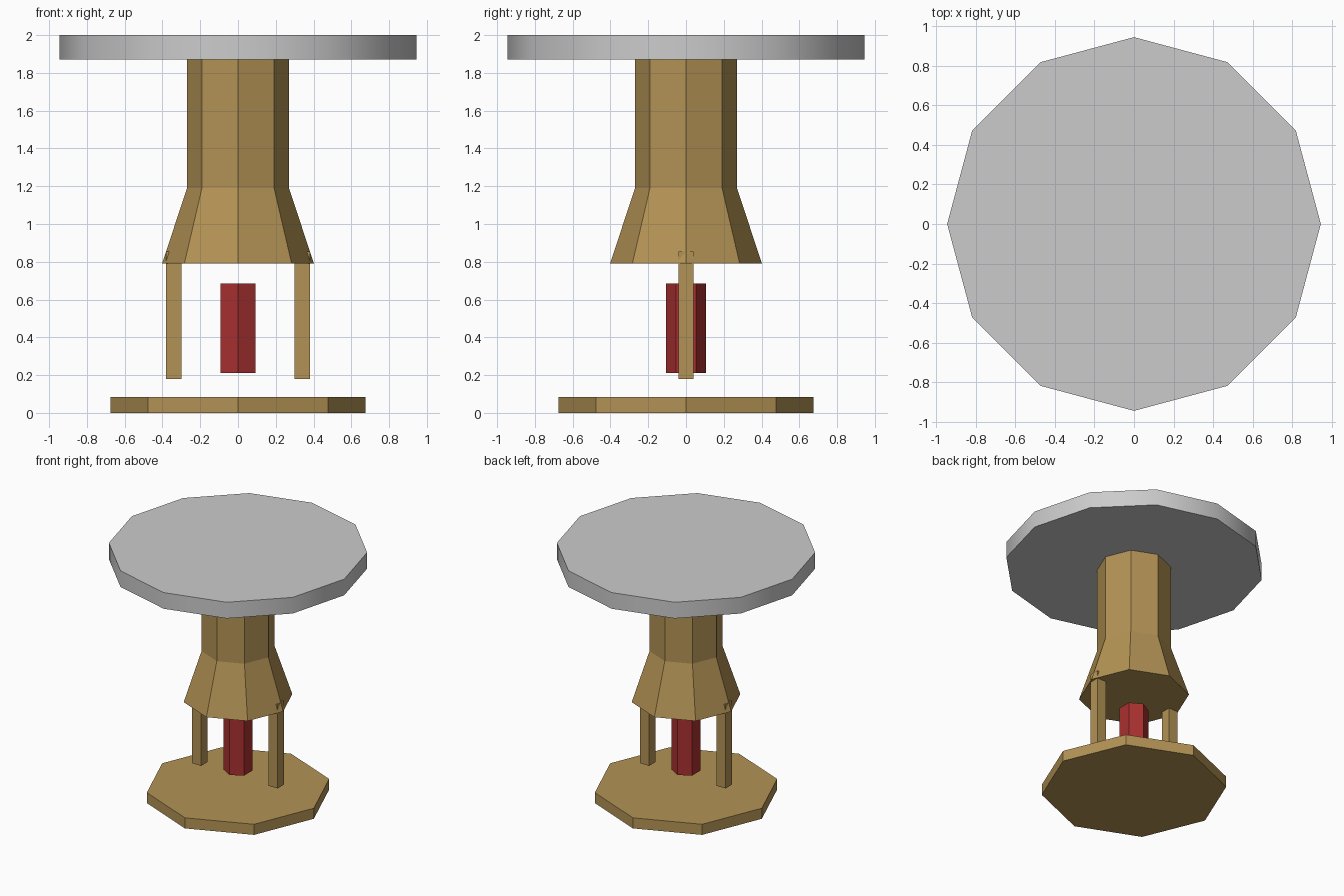
import bpy, bmesh, math

if "Cube" in bpy.data.objects:
    bpy.data.objects.remove(bpy.data.objects["Cube"])


def material(name, color):
    m = bpy.data.materials.new(name)
    m.diffuse_color = color
    m.use_nodes = True
    m.node_tree.nodes["Principled BSDF"].inputs["Base Color"].default_value = m.diffuse_color
    return m


wood = material("wood", (0.45, 0.29, 0.09, 1))
red = material("red", (0.40, 0.03, 0.03, 1))


def finish(bm, name, mat=None):
    bmesh.ops.recalc_face_normals(bm, faces=bm.faces)
    me = bpy.data.meshes.new(name)
    bm.to_mesh(me)
    bm.free()
    ob = bpy.data.objects.new(name, me)
    bpy.context.collection.objects.link(ob)
    if mat:
        me.materials.append(mat)
    return ob


def prism(name, sides, profile, mat=None):
    """Capped stack of regular polygon rings, one per (radius, z); a corner lies on +y."""
    bm = bmesh.new()
    rings = []
    for r, z in profile:
        angles = [math.pi / 2 + 2 * math.pi * i / sides for i in range(sides)]
        rings.append([bm.verts.new((r * math.cos(a), r * math.sin(a), z)) for a in angles])
    for lo, hi in zip(rings, rings[1:]):
        for i in range(sides):
            j = (i + 1) % sides
            bm.faces.new((lo[i], lo[j], hi[j], hi[i]))
    bm.faces.new(rings[0])
    bm.faces.new(rings[-1])
    return finish(bm, name, mat)


def box(name, center, size, mat):
    bm = bmesh.new()
    bmesh.ops.create_cube(bm, size=1)
    bmesh.ops.scale(bm, vec=size, verts=bm.verts)
    bmesh.ops.translate(bm, vec=center, verts=bm.verts)
    return finish(bm, name, mat)


# Octagonal foot plate
prism("base_plate", 8, [(0.675, 0), (0.675, 0.085)], wood)

# Hexagonal core floating between the posts
prism("core", 6, [(0.107, 0.212), (0.107, 0.685)], red)

# Two square posts hanging from the flared column
for side, x in (("left", -0.34), ("right", 0.34)):
    box(side + "_post", (x, 0, 0.517), (0.08, 0.08, 0.674), wood)

# Octagonal column with flared bottom
prism("column", 8, [(0.402, 0.79), (0.27, 1.19), (0.27, 1.87)], wood)

# Twelve-sided top with a softly shaded rim
top = prism("table_top", 12, [(0.945, 1.87), (0.945, 2.0)])
bpy.context.view_layer.objects.active = top
top.select_set(True)
bpy.ops.object.shade_smooth_by_angle(angle=math.radians(35))
